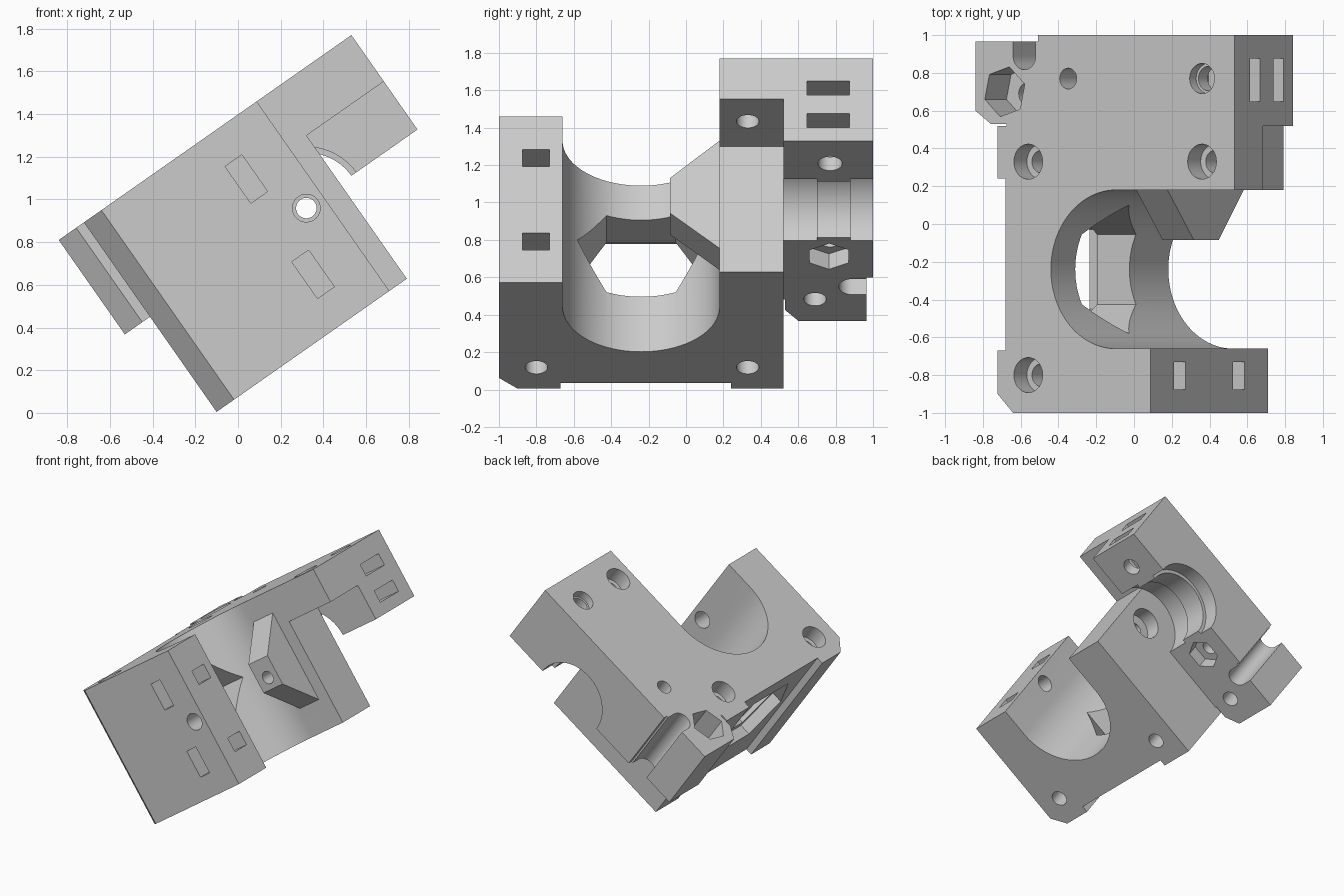
import bpy, bmesh, math
from mathutils import Matrix

cube = bpy.data.objects.get("Cube")
if cube:
    bpy.data.objects.remove(cube)

grey = bpy.data.materials.new("light grey plastic")
grey.use_nodes = True
colour = (0.6, 0.6, 0.6, 1)
grey.diffuse_color = colour
grey.node_tree.nodes["Principled BSDF"].inputs["Base Color"].default_value = colour


# Local frame: u along the body, y across it, w down from its top face
PLACE = {"w": lambda p, t: (p[0], p[1], -t),
         "y": lambda p, t: (p[0], t, -p[1]),
         "u": lambda p, t: (t, p[0], -p[1])}


def prism(name, pts, axis, a, b):
    bm = bmesh.new()
    low = [bm.verts.new(PLACE[axis](p, a)) for p in pts]
    high = [bm.verts.new(PLACE[axis](p, b)) for p in pts]
    bm.faces.new(low)
    bm.faces.new(high[::-1])
    n = len(pts)
    for i in range(n):
        j = (i + 1) % n
        bm.faces.new((low[i], high[i], high[j], low[j]))
    bmesh.ops.recalc_face_normals(bm, faces=bm.faces)
    mesh = bpy.data.meshes.new(name)
    bm.to_mesh(mesh)
    bm.free()
    mesh.materials.append(grey)
    ob = bpy.data.objects.new(name, mesh)
    bpy.context.collection.objects.link(ob)
    return ob


def ring(p, q, r, n=32, turn=0.0):
    return [(p + r * math.cos(turn + math.tau * i / n),
             q + r * math.sin(turn + math.tau * i / n)) for i in range(n)]


def rect(p0, p1, q0, q1):
    return [(p0, q0), (p1, q0), (p1, q1), (p0, q1)]


def combine(kind, pts, axis, a, b):
    tool = prism("cutter", pts, axis, a, b)
    tool.hide_render = True
    mod = body.modifiers.new(kind, "BOOLEAN")
    mod.operation = kind
    mod.solver = "EXACT"
    mod.object = tool
    bpy.context.view_layer.objects.active = body
    bpy.ops.object.modifier_apply(modifier=mod.name)
    bpy.data.objects.remove(tool)


def cut(*args):
    combine("DIFFERENCE", *args)


def add(*args):
    combine("UNION", *args)


# Deep main block, thin ear and rear plate
body = prism("extruder_body", [(.144, -.9), (.244, -1), (1.132, -1), (1.132, .18),
                               (1.232, .18), (1.232, .52), (.144, .52)], "w", 0, 1.084)
add(rect(1.0, 1.674, .18, .6), "w", 0, .265)
add([(0, .6), (.1, .53), (.2, .53), (.2, .4), (1.2, .4), (1.2, .52), (1.674, .52),
     (1.674, 1), (.404, 1), (.404, .965), (0, .965)], "w", 0, .54)

# Large round bay, open on one side
arc = [(.908 + .42 * math.cos(t), -.24 + .42 * math.sin(t))
       for t in (math.pi * (.5 + i / 48) for i in range(49))]
cut(arc + [(1.4, -.66), (1.4, .18)], "w", -.1, 1.2)

# Recessed side face with a hexagonal window into the bay
cut(rect(.05, .195, -.67, .24), "w", -.1, 1.2)
for half, flat, rise, end in ((.36, .21, .30, .28), (.34, .185, .25, .75)):
    cut([(-.24 + s * y, .475 + w) for s, y, w in (
        (-1, half, 0), (-1, flat, rise), (1, flat, rise),
        (1, half, 0), (1, flat, -rise), (-1, flat, -rise))], "u", .1, end)

# Tapered guide tower in the bay
add([(.3, .157), (.18, .157), (-.085, .40), (-.085, .63), (.18, .86), (.3, .86)],
    "u", .93, 1.132)

# Shaft bore, end recess and stepped bearing channel
cut(ring(1.036, .543, .065), "y", -1.1, -.5)
cut(ring(1.036, .543, .048), "y", -.3, .6)
cut(ring(1.036, .543, .12), "y", .40, .6)
for r, y0, y1 in ((.287, .52, .70), (.26, .6, .95), (.287, .88, 1.1)):
    cut(ring(1.036, .543, r, 64), "y", y0, y1)

# Counterbored mounting holes
for u, y in ((.342, .33), (1.465, .33), (.342, -.8)):
    cut(ring(u, y, .06), "w", -.1, 1.2)
    cut(ring(u, y, .093), "w", -.1, .12)

# Rear plate bolt holes and nut pockets
for u, y, r in ((.6, .77, .055), (1.465, .77, .065), (.2, .69, .06)):
    cut(ring(u, y, r), "w", -.1, .7)
cut(ring(.6, .765, .12, 6), "w", .44, .7)
cut(ring(.19, .70, .135, 6, .3), "w", -.1, .2)
cut(ring(1.465, .77, .08), "w", -.1, .06)

# Open round slot at the rear edge
cut(ring(.317, .89, .073), "w", -.1, .7)
cut(rect(.244, .390, .89, 1.1), "w", -.1, .7)

# Nut slots in the front block and the rear arm
for w in (.27, .815):
    cut(rect(.836, .932, w - .105, w + .105), "y", -1.1, -.72)
    cut(rect(-.875, -.73, w - .055, w + .055), "u", .9, 1.3)
for w in (.192, .406):
    cut(rect(.648, .875, w - .046, w + .046), "u", 1.34, 1.8)

# Tilt the finished body into place
body.data.transform(Matrix.Translation((-.84, 0, .81)) @ Matrix.Rotation(math.radians(-35), 4, "Y"))
bpy.ops.object.select_all(action="DESELECT")
body.select_set(True)
bpy.context.view_layer.objects.active = body
bpy.ops.object.shade_smooth_by_angle(angle=math.radians(30))
